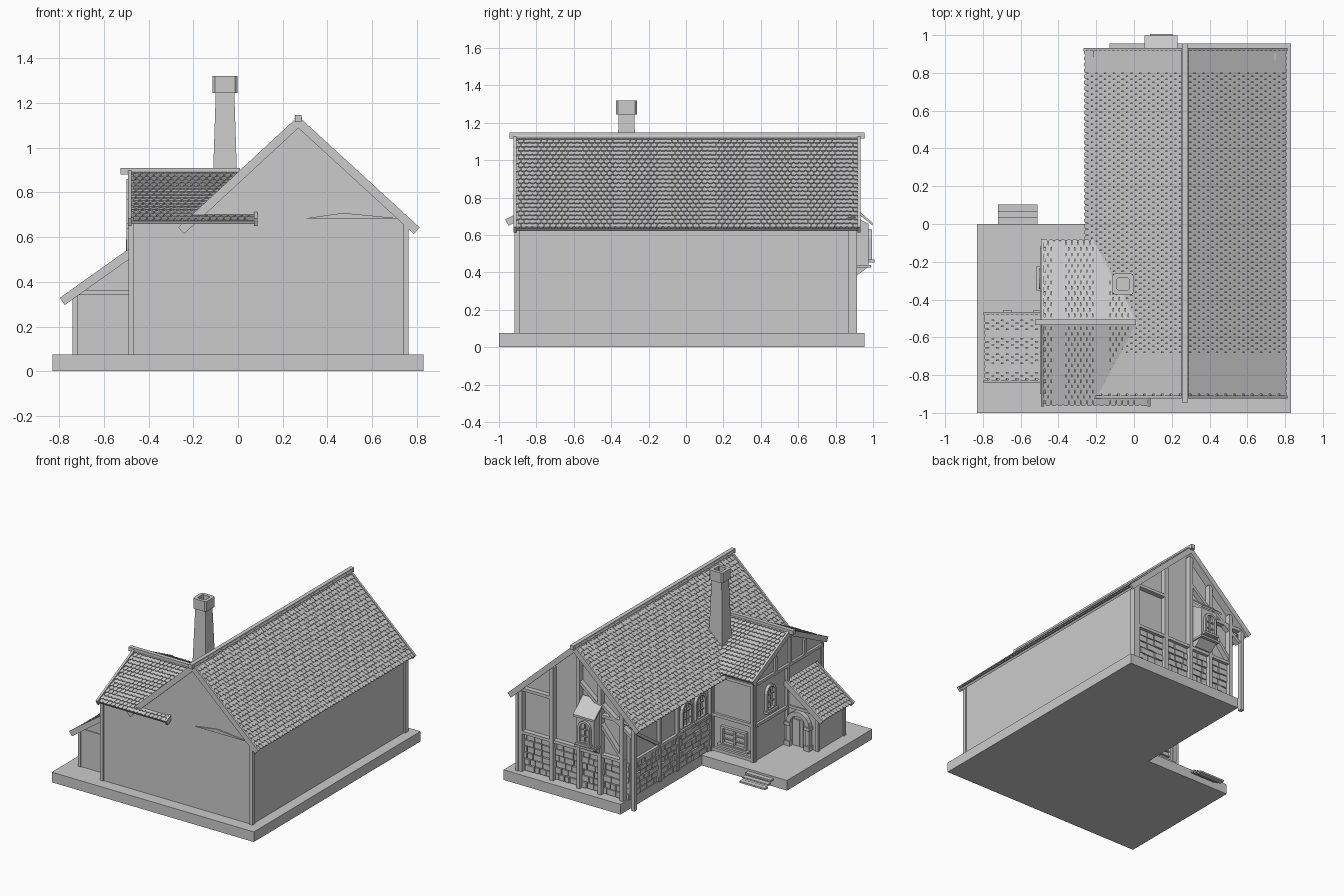
import bpy, bmesh, math, random
from mathutils import Matrix, Vector

random.seed(4)
cube = bpy.data.objects.get("Cube")
if cube:
    bpy.data.objects.remove(cube, do_unlink=True)

GREY = (0.6, 0.6, 0.6, 1)
mat = bpy.data.materials.new("plain grey")
mat.use_nodes = True
mat.diffuse_color = GREY
mat.node_tree.nodes["Principled BSDF"].inputs["Base Color"].default_value = GREY


# ---- helpers ----
def finish(name, bm):
    bmesh.ops.recalc_face_normals(bm, faces=bm.faces)
    me = bpy.data.meshes.new(name)
    bm.to_mesh(me)
    bm.free()
    me.materials.append(mat)
    ob = bpy.data.objects.new(name, me)
    bpy.context.collection.objects.link(ob)


def frame(u, v, n, o):
    m = Matrix((u, v, n)).transposed().to_4x4()
    m.translation = o
    return m


def solid(bm, pts, m, d0, d1):
    """Extrude a flat outline from depth d0 to d1 in the frame m."""
    lo = [bm.verts.new(m @ Vector((p[0], p[1], d0))) for p in pts]
    hi = [bm.verts.new(m @ Vector((p[0], p[1], d1))) for p in pts]
    bm.faces.new(lo)
    bm.faces.new(hi)
    for i in range(len(pts)):
        j = (i + 1) % len(pts)
        bm.faces.new((lo[i], lo[j], hi[j], hi[i]))


def rect(a, b, c, d):
    return [(a, c), (b, c), (b, d), (a, d)]


def bar(bm, m, p, q, w, d0, d1):
    """Straight timber of width w between two points of a wall frame."""
    p, q = Vector(p), Vector(q)
    t = (q - p).normalized() * w / 2
    s = Vector((-t.y, t.x))
    solid(bm, [p + s, q + s, q - s, p - s], m, d0, d1)


FLAT = Matrix.Identity(4)
X, Y, Z = Vector((1, 0, 0)), Vector((0, 1, 0)), Vector((0, 0, 1))
ALONG_Y = frame(X, Z, Y, (0, 0, 0))
ALONG_X = frame(Y, Z, X, (0, 0, 0))
BACK = frame(X, Z, Y, (0, 0.87, 0))
YARD = frame(Y, Z, -X, (-0.12, 0, 0))
WING_BACK = frame(X, Z, Y, (0, -0.12, 0))
WING_LEFT = frame(Y, Z, -X, (-0.48, 0, 0))
SHED_BACK = frame(X, Z, Y, (0, -0.5, 0))


def box(bm, x0, x1, y0, y1, z0, z1):
    solid(bm, rect(x0, x1, y0, y1), FLAT, z0, z1)


def part(name, pts, m, d0, d1):
    bm = bmesh.new()
    solid(bm, pts, m, d0, d1)
    finish(name, bm)


def arch(c, z, w, h):
    r = w / 2
    curve = [(c + r * math.cos(math.pi * i / 8), z + h - r + r * math.sin(math.pi * i / 8)) for i in range(9)]
    return [(c + r, z)] + curve + [(c - r, z)]


def ring(bm, outer, inner, m, d, closed=True):
    n = len(outer)
    for i in range(n if closed else n - 1):
        j = (i + 1) % n
        solid(bm, [outer[i], outer[j], inner[j], inner[i]], m, -0.005, d)


def window(name, m, c, z, w, h, arched=True):
    bm = bmesh.new()
    t = 0.016
    if arched:
        ring(bm, arch(c, z, w, h), arch(c, z + t, w - 2 * t, h - 2 * t), m, 0.022)
    else:
        ring(bm, rect(c - w / 2, c + w / 2, z, z + h),
             rect(c - w / 2 + t, c + w / 2 - t, z + t, z + h - t), m, 0.022)
    bar(bm, m, (c, z), (c, z + h), 0.01, 0, 0.012)
    for f in (0.33, 0.62):
        bar(bm, m, (c - w / 2 + t, z + h * f), (c + w / 2 - t, z + h * f), 0.008, 0, 0.012)
    bar(bm, m, (c - w * 0.6, z), (c + w * 0.6, z), 0.016, 0, 0.035)
    finish(name, bm)


def stones(name, m, a, b, z0, z1, rows=6):
    bm = bmesh.new()
    h = (z1 - z0) / rows
    for r in range(rows):
        u = a
        while u < b - 0.01:
            e = min(b, u + random.uniform(0.035, 0.085))
            solid(bm, rect(u + 0.003, e - 0.003, z0 + r * h + 0.003, z0 + (r + 1) * h - 0.003),
                  m, -0.005, random.uniform(0.012, 0.02))
            u = e
    finish(name, bm)


def roof_slope(name, ridge, eave, along, a, b):
    """Slab with rows of round-ended tiles; ridge and eave are points at along = 0."""
    ridge, eave = Vector(ridge), Vector(eave)
    v = (eave - ridge).normalized()
    n = along.cross(v)
    n = -n if n.z < 0 else n
    m = frame(along, v, n, ridge)
    length = (eave - ridge).length
    part(name + "_boards", rect(a, b, 0, length - 0.01), m, -0.03, -0.013)
    rows, cols = round(length / 0.032), round((b - a) / 0.032)
    h, w = length / rows, (b - a) / cols
    tile = [(0, -0.3 * h), (w * 0.94, -0.3 * h), (w * 0.94, 0.75 * h),
            (w * 0.7, h), (w * 0.24, h), (0, 0.75 * h)]
    bm = bmesh.new()
    for r in range(rows):
        for c in range(cols):
            shift = w / 2 if r % 2 and c < cols - 1 else 0
            place = Matrix.Translation((a + c * w + shift, r * h, -0.014))
            solid(bm, tile, m @ place @ Matrix.Rotation(0.2, 4, "X"), 0, 0.008)
    finish(name + "_tiles", bm)
    # edge boards at both ends
    bm = bmesh.new()
    for e in (a, b):
        solid(bm, rect(e - 0.008, e + 0.008, 0, length), m, -0.035, 0.004)
    finish(name + "_edge_boards", bm)


# ---- ground slab and steps ----
part("ground_slab", [(-0.83, -1), (0.83, -1), (0.83, 0.955), (-0.13, 0.955), (-0.13, 0), (-0.83, 0)],
     FLAT, 0, 0.075)
bm = bmesh.new()
for i in range(3):
    box(bm, -0.72, -0.51, i * 0.034 - 0.004, (i + 1) * 0.034, 0.048 - i * 0.018, 0.06 - i * 0.018)
finish("entrance_steps", bm)

# ---- wall bodies ----
part("main_walls", [(-0.12, 0.06), (0.752, 0.06), (0.752, 0.66), (0.27, 1.105), (-0.12, 0.745)],
     ALONG_Y, -0.91, 0.87)
part("wing_walls", [(-0.91, 0.06), (-0.12, 0.06), (-0.12, 0.675), (-0.52, 0.87), (-0.91, 0.675)],
     ALONG_X, -0.48, 0.0)
part("front_gable_corner", [(-0.21, 0.6), (0, 0.6), (0, 0.85), (-0.21, 0.66)], ALONG_Y, -0.91, -0.6)
part("shed_walls", [(-0.73, 0.06), (-0.47, 0.06), (-0.47, 0.52), (-0.73, 0.34)], ALONG_Y, -0.815, -0.5)
part("front_wall_ledge", [(0.29, 0.682), (0.74, 0.682), (0.47, 0.708)], ALONG_Y, -0.918, -0.9)

# ---- roofs ----
for side, x in (("right", 0.81), ("left", -0.265)):
    roof_slope("main_roof_" + side, (0.27, 0, 1.135), (x, 0, 0.64), Y, -0.915, 0.925)
for side, y in (("back", -0.08), ("front", -0.965)):
    roof_slope("wing_roof_" + side, (0, -0.52, 0.9), (0, y, 0.68), X, -0.485, 0.08)
roof_slope("shed_roof", (-0.485, 0, 0.545), (-0.795, 0, 0.325), Y, -0.835, -0.475)
bm = bmesh.new()
box(bm, 0.255, 0.285, -0.945, 0.955, 1.115, 1.147)
box(bm, -0.525, 0.01, -0.535, -0.505, 0.88, 0.91)
finish("ridge_beams", bm)

# ---- corner posts and eave timber ----
bm = bmesh.new()
for x0, x1, y0, y1, z1 in ((0.738, 0.762, -0.918, -0.89, 0.66), (-0.49, -0.465, -0.918, -0.89, 0.67),
                           (0.738, 0.762, 0.87, 0.915, 0.66), (-0.49, -0.462, -0.135, -0.108, 0.67),
                           (-0.74, -0.718, -0.823, -0.8, 0.35), (-0.74, -0.718, -0.515, -0.492, 0.35)):
    box(bm, x0, x1, y0, y1, 0.07, z1)
box(bm, -0.218, -0.19, 0.885, 0.915, 0.03, 0.69)
box(bm, -0.218, -0.19, -0.1, 0.915, 0.64, 0.668)
box(bm, -0.74, -0.48, -0.822, -0.8, 0.34, 0.36)
box(bm, -0.74, -0.48, -0.515, -0.492, 0.34, 0.36)
finish("posts_and_plates", bm)

# ---- timber framing ----
bm = bmesh.new()
posts = (0.725, 0.47, 0.25, 0.075, -0.105)
for x in posts:
    bar(bm, BACK, (x, 0.075), (x, 1.095 - 0.926 * abs(x - 0.27)), 0.028, -0.005, 0.04)
for p, q in (((-0.12, 0.365), (0.75, 0.365)), ((0.47, 0.685), (0.75, 0.685)), ((-0.2, 0.66), (0.075, 0.66)),
             ((0.06, 0.74), (-0.19, 0.56)), ((0.25, 0.87), (0.075, 0.72)), ((0.075, 0.6), (-0.1, 0.39))):
    bar(bm, BACK, p, q, 0.022, -0.005, 0.036)
finish("back_gable_timber", bm)

bm = bmesh.new()
for y in (0.85, 0.5, 0.29, -0.1):
    bar(bm, YARD, (y, 0.075), (y, 0.72), 0.026, -0.005, 0.025)
for z in (0.335, 0.6):
    bar(bm, YARD, (-0.12, z), (0.87, z), 0.024, -0.005, 0.022)
bar(bm, YARD, (0.84, 0.58), (0.52, 0.36), 0.022, -0.005, 0.02)
for x in (-0.47, -0.14):
    bar(bm, WING_BACK, (x, 0.075), (x, 0.66), 0.024, -0.005, 0.02)
for z in (0.09, 0.345, 0.64):
    bar(bm, WING_BACK, (-0.48, z), (-0.12, z), 0.022, -0.005, 0.018)
for p, q in (((-0.9, 0.65), (-0.13, 0.65)), ((-0.49, 0.345), (-0.12, 0.345)), ((-0.49, 0.08), (-0.49, 0.65)),
             ((-0.52, 0.65), (-0.52, 0.86)), ((-0.35, 0.65), (-0.35, 0.77)), ((-0.69, 0.65), (-0.69, 0.77))):
    bar(bm, WING_LEFT, p, q, 0.022, -0.005, 0.018)
finish("yard_timber", bm)

# ---- stonework ----
for i in range(len(posts) - 1):
    stones("back_stones_%d" % (i + 1), BACK, posts[i + 1] + 0.014, posts[i] - 0.014, 0.078, 0.354)
stones("yard_stones", YARD, -0.1, 0.87, 0.078, 0.323)

# ---- windows ----
for i, y in enumerate((0.18, 0.02)):
    window("yard_window_%d" % (i + 1), YARD, y, 0.355, 0.12, 0.19)
window("wing_window", WING_LEFT, -0.29, 0.4, 0.11, 0.19)
window("wing_low_window", WING_BACK, -0.32, 0.14, 0.21, 0.14, arched=False)

# ---- bay window on the back gable ----
part("bay_body", [(0.86, 0.38), (0.91, 0.38), (0.975, 0.43), (0.975, 0.66), (0.86, 0.72)],
     ALONG_X, 0.075, 0.215)
part("bay_roof", [(0.88, 0.765), (0.998, 0.665), (0.998, 0.65), (0.88, 0.745)], ALONG_X, 0.055, 0.23)
part("bay_sill", rect(0.065, 0.225, 0.425, 0.44), ALONG_Y, 0.88, 0.99)
window("bay_window", frame(X, Z, Y, (0, 0.972, 0)), 0.145, 0.46, 0.1, 0.17)

# ---- shed door with round stone surround ----
bm = bmesh.new()
ring(bm, arch(-0.59, 0.075, 0.19, 0.265), arch(-0.59, 0.075, 0.125, 0.232), SHED_BACK, 0.035, closed=False)
for x in (-0.67, -0.51):
    bar(bm, SHED_BACK, (x, 0.075), (x, 0.11), 0.045, 0, 0.045)
    bar(bm, SHED_BACK, (x, 0.225), (x, 0.25), 0.045, 0, 0.045)
finish("door_surround", bm)
bm = bmesh.new()
for i in range(4):
    x = -0.648 + i * 0.029
    bar(bm, SHED_BACK, (x + 0.0145, 0.075), (x + 0.0145, 0.27), 0.026, -0.005, 0.01)
finish("door_planks", bm)

# ---- chimney ----
bm = bmesh.new()
turn = Matrix.Translation((-0.058, -0.318, 1.0)) @ Matrix.Rotation(math.pi / 4, 4, "Z")
bmesh.ops.create_cone(bm, cap_ends=True, segments=4, radius1=0.082, radius2=0.058, depth=0.52, matrix=turn)
finish("chimney_shaft", bm)
bm = bmesh.new()
place = Matrix.Translation((-0.058, -0.318, 0))


def octagon(r, c):
    return [(r, c - r), (r, r - c), (r - c, r), (c - r, r), (-r, r - c), (-r, c - r), (c - r, -r), (r - c, -r)]


ring_top = place @ Matrix.Translation((0, 0, 1.25))
ring(bm, octagon(0.055, 0.01), octagon(0.032, 0.006), ring_top, 0.07)
finish("chimney_cap", bm)
